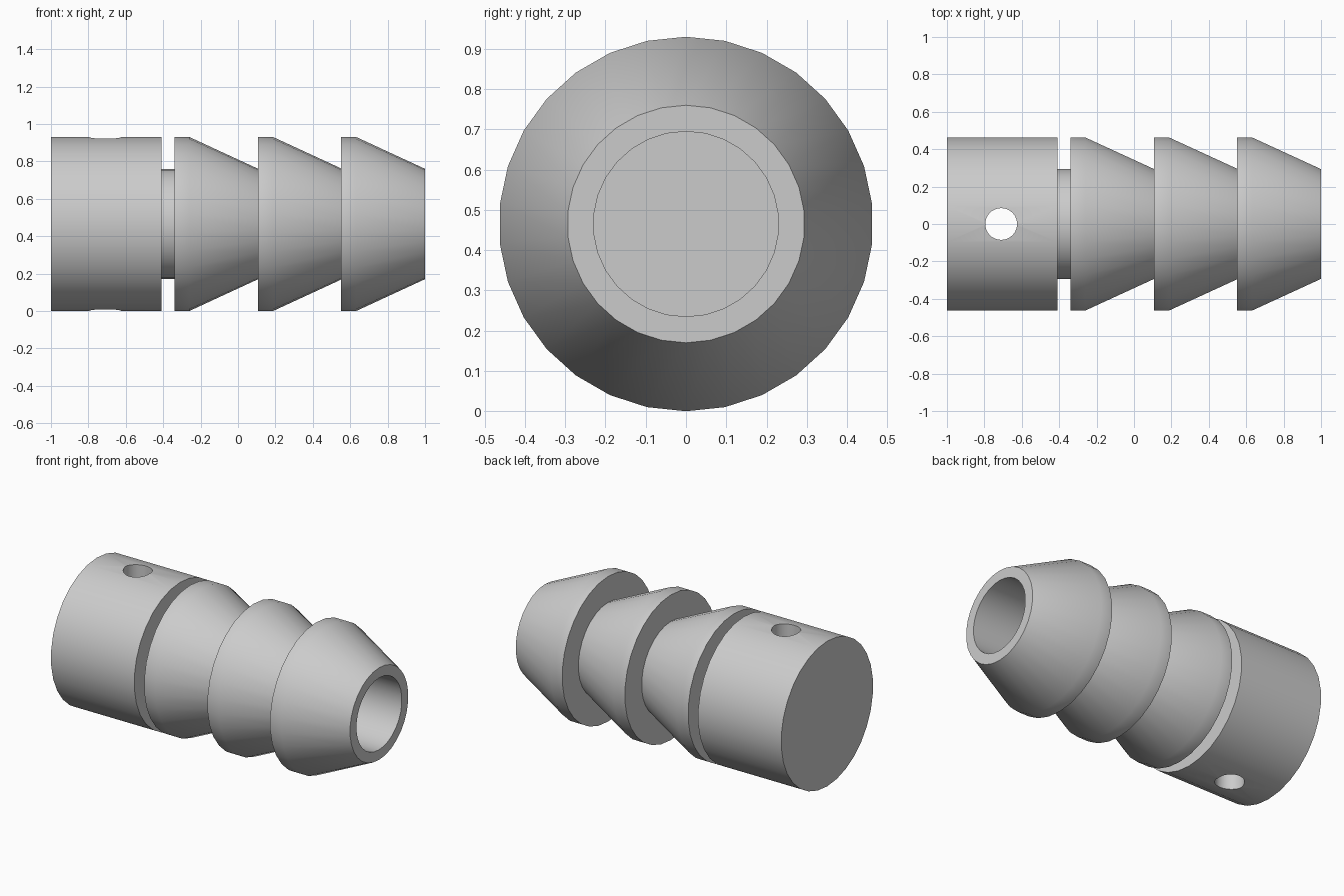
import bpy
import bmesh
import math
from mathutils import Matrix, Vector

if "Cube" in bpy.data.objects:
    bpy.data.objects.remove(bpy.data.objects["Cube"], do_unlink=True)

SIDES = 30
OUTER, ROOT, BORE = 0.465, 0.295, 0.23
BODY_END, BORE_END = -0.41, -0.41
BARB_STARTS = (-0.34, 0.108, 0.552)
LAND, BARB_LENGTH = 0.08, 0.448

grey = bpy.data.materials.new("grey plastic")
grey.use_nodes = True
colour = (0.6, 0.6, 0.6, 1)
grey.diffuse_color = colour
grey.node_tree.nodes["Principled BSDF"].inputs["Base Color"].default_value = colour


def make_object(name, bm):
    mesh = bpy.data.meshes.new(name)
    bmesh.ops.recalc_face_normals(bm, faces=bm.faces)
    bm.to_mesh(mesh)
    bm.free()
    mesh.materials.append(grey)
    obj = bpy.data.objects.new(name, mesh)
    bpy.context.collection.objects.link(obj)
    return obj


# Half section: solid end, neck, three barbs, blind bore
profile = [(-1, 0), (-1, OUTER), (BODY_END, OUTER), (BODY_END, ROOT),
           (BARB_STARTS[0], ROOT)]
for start in BARB_STARTS:
    profile += [(start, OUTER), (start + LAND, OUTER), (start + BARB_LENGTH, ROOT)]
profile += [(1, BORE), (BORE_END, BORE), (BORE_END, 0)]

# Turn the section around the long axis
bm = bmesh.new()
verts = [bm.verts.new((x, 0, r)) for x, r in profile]
edges = [bm.edges.new(pair) for pair in zip(verts, verts[1:])]
bmesh.ops.spin(bm, geom=verts + edges, cent=(0, 0, 0), axis=(1, 0, 0),
               angle=math.tau, steps=SIDES, use_merge=True)
bmesh.ops.remove_doubles(bm, verts=bm.verts, dist=0.0001)
bmesh.ops.dissolve_degenerate(bm, edges=bm.edges, dist=0.0001)
bmesh.ops.translate(bm, verts=bm.verts, vec=Vector((0, 0, OUTER)))
plug = make_object("barbed_plug", bm)

# Cross hole straight through the solid end
bm = bmesh.new()
bmesh.ops.create_cone(bm, cap_ends=True, segments=SIDES, radius1=0.085,
                      radius2=0.085, depth=1.4,
                      matrix=Matrix.Translation((-0.71, 0, OUTER)))
cutter = make_object("cross_hole_cutter", bm)
cutter.hide_render = True

cut = plug.modifiers.new("cross hole", "BOOLEAN")
cut.operation = "DIFFERENCE"
cut.solver = "EXACT"
cut.object = cutter

bpy.ops.object.select_all(action="DESELECT")
plug.select_set(True)
bpy.context.view_layer.objects.active = plug
bpy.ops.object.modifier_apply(modifier=cut.name)
bpy.data.objects.remove(cutter, do_unlink=True)
bpy.ops.object.shade_smooth_by_angle(angle=math.radians(30))
